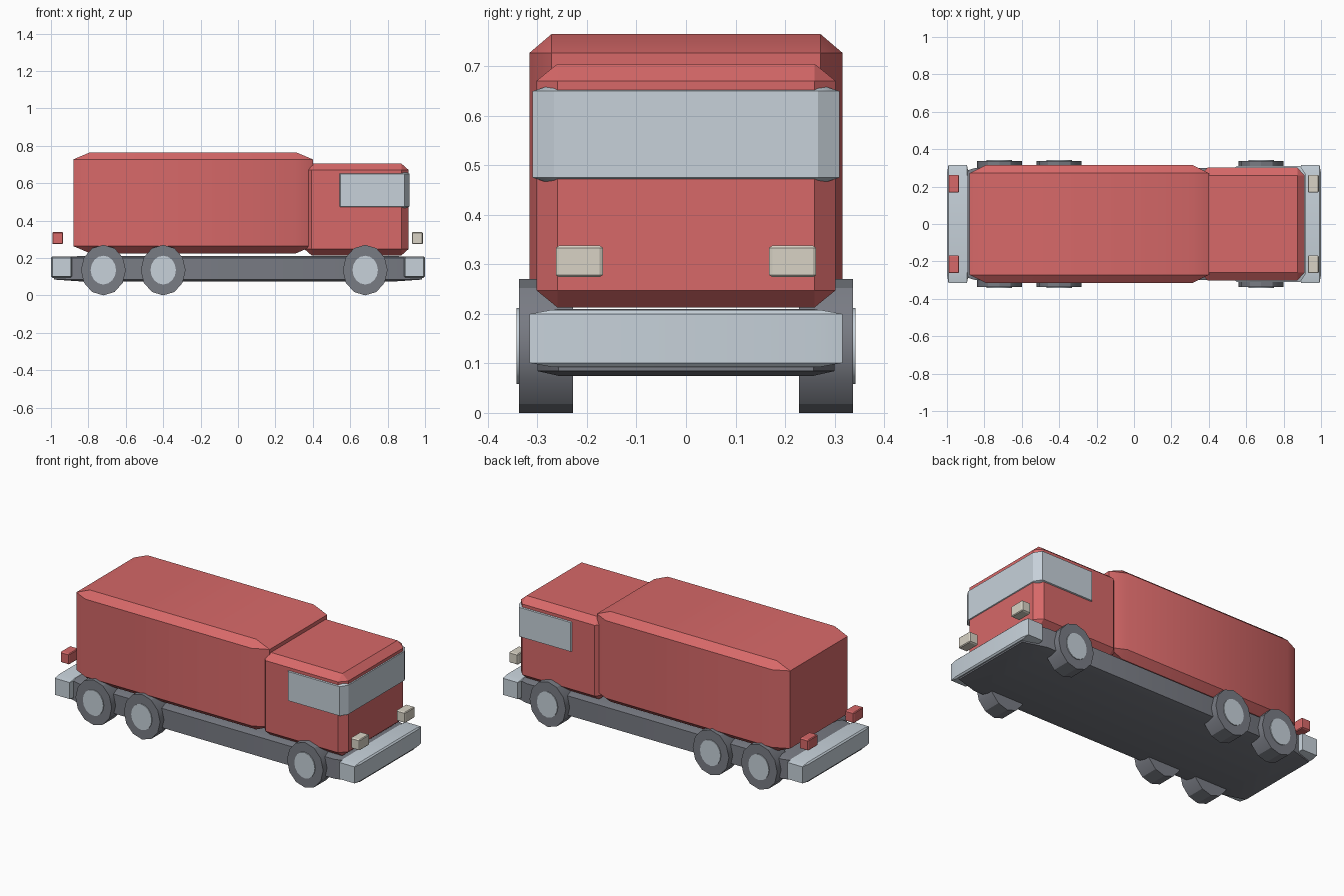
import bpy
import bmesh
import math
from mathutils import Matrix, Vector

old = bpy.data.objects.get("Cube")
if old:
    bpy.data.objects.remove(old, do_unlink=True)


def material(name, rgb):
    m = bpy.data.materials.new(name)
    m.use_nodes = True
    m.diffuse_color = (*rgb, 1)
    m.node_tree.nodes["Principled BSDF"].inputs["Base Color"].default_value = (*rgb, 1)
    return m


RED = material("red_paint", (0.68, 0.14, 0.14))
PALE = material("pale_metal", (0.57, 0.64, 0.70))
CREAM = material("cream_lamp", (0.69, 0.65, 0.56))
GREY = material("dark_grey", (0.19, 0.20, 0.23))
parts = []


def finish(name, bm, mat):
    bmesh.ops.recalc_face_normals(bm, faces=bm.faces)
    mesh = bpy.data.meshes.new(name)
    bm.to_mesh(mesh)
    bm.free()
    mesh.materials.append(mat)
    obj = bpy.data.objects.new(name, mesh)
    bpy.context.collection.objects.link(obj)
    parts.append(obj)
    return obj


def chamfer_box(name, xs, ys, zs, mat):
    """Chamfered unit cube stretched to the given ranges."""
    bm = bmesh.new()
    bmesh.ops.create_cube(bm, size=1)
    bmesh.ops.bevel(bm, geom=bm.edges[:], offset=0.07, segments=1,
                    affect='EDGES', profile=0.5)
    size = Vector([r[1] - r[0] for r in (xs, ys, zs)])
    centre = Vector([(r[1] + r[0]) / 2 for r in (xs, ys, zs)])
    bmesh.ops.scale(bm, vec=size, verts=bm.verts)
    bmesh.ops.translate(bm, vec=centre, verts=bm.verts)
    return finish(name, bm, mat)


def disc(name, x, y_in, y_out, rx, rz, sides, mat):
    """Cylinder lying along y, slightly narrower in x than in z."""
    bm = bmesh.new()
    bmesh.ops.create_cone(bm, cap_ends=True, segments=sides, radius1=1,
                          radius2=1, depth=abs(y_out - y_in))
    bmesh.ops.rotate(bm, verts=bm.verts, matrix=Matrix.Rotation(math.pi / 2, 3, 'X'))
    bmesh.ops.scale(bm, vec=(rx, 1, rz), verts=bm.verts)
    bmesh.ops.translate(bm, vec=(x, (y_in + y_out) / 2, 0.135), verts=bm.verts)
    return finish(name, bm, mat)


# Bodywork
chamfer_box("cargo_body", (-0.88, 0.40), (-0.316, 0.316), (0.225, 0.765), RED)
chamfer_box("cab", (0.355, 0.912), (-0.302, 0.302), (0.213, 0.705), RED)
chamfer_box("wraparound_window", (0.52, 0.917), (-0.31, 0.31), (0.461, 0.664), PALE)

# Chassis and bumpers
chamfer_box("chassis", (-0.985, 0.985), (-0.30, 0.30), (0.075, 0.21), GREY)
chamfer_box("front_bumper", (0.885, 1.0), (-0.316, 0.316), (0.093, 0.208), PALE)
chamfer_box("rear_bumper", (-1.0, -0.885), (-0.316, 0.316), (0.093, 0.208), PALE)

for side, label in ((1, "far"), (-1, "near")):
    # Lamps
    ys = sorted((side * 0.168, side * 0.263))
    chamfer_box(f"headlight_{label}", (0.93, 0.988), ys, (0.274, 0.338), CREAM)
    chamfer_box(f"tail_light_{label}", (-0.993, -0.935), ys, (0.274, 0.338), RED)
    # Wheels
    for x, axle in ((0.68, "front"), (-0.40, "middle"), (-0.72, "rear")):
        disc(f"{axle}_tyre_{label}", x, side * 0.228, side * 0.337, 0.12, 0.135, 12, GREY)
        disc(f"{axle}_hub_{label}", x, side * 0.25, side * 0.342, 0.068, 0.077, 16, PALE)

# Shading
bpy.ops.object.select_all(action='DESELECT')
for obj in parts:
    obj.select_set(True)
bpy.context.view_layer.objects.active = parts[0]
bpy.ops.object.shade_smooth_by_angle(angle=math.radians(29))
